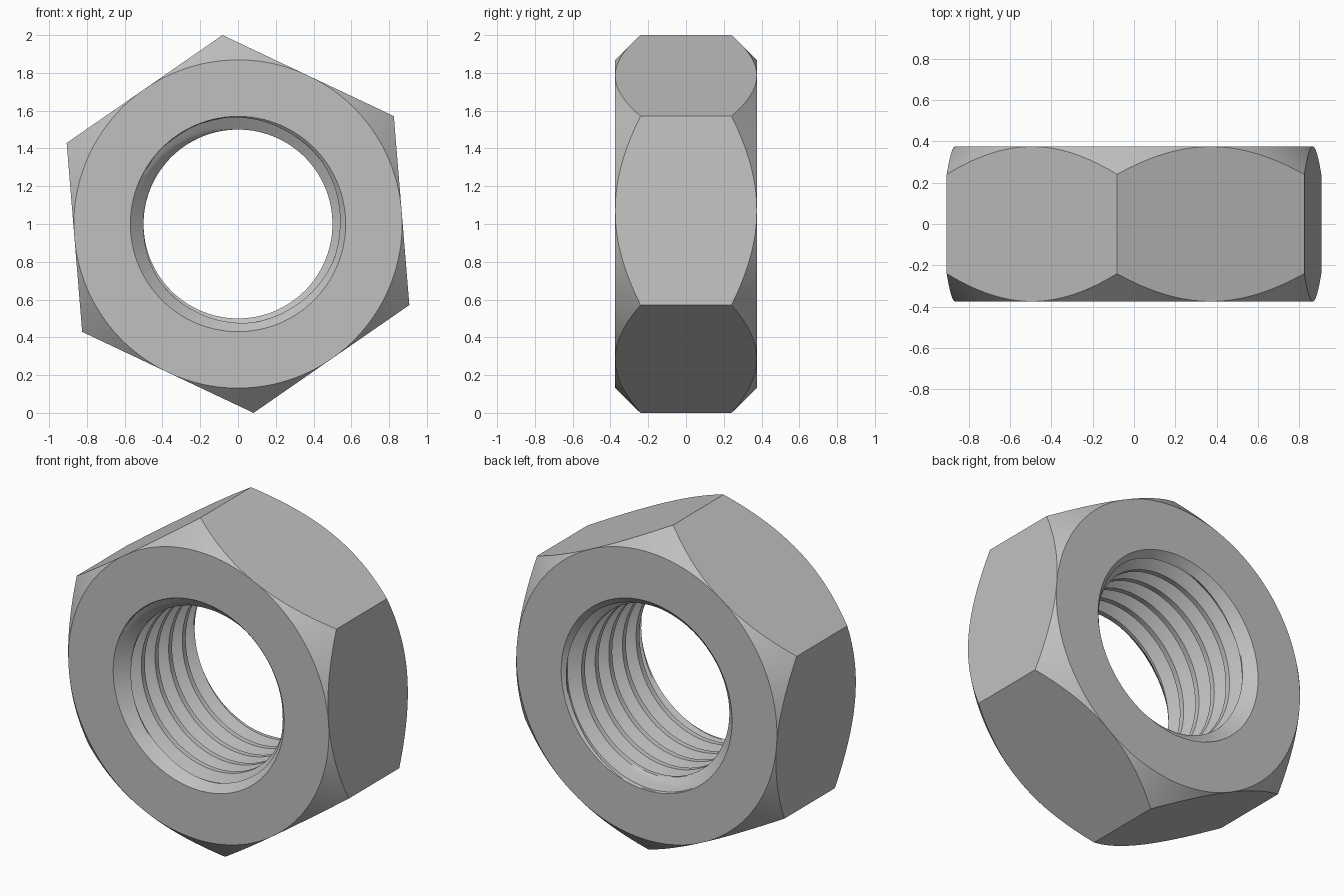
import bpy, bmesh, math

if "Cube" in bpy.data.objects:
    bpy.data.objects.remove(bpy.data.objects["Cube"], do_unlink=True)

# Main dimensions
HALF = 0.375                    # half thickness
APOTHEM = 0.869                 # centre to flat
TURN = math.radians(-4.7)       # angle of the first corner, clockwise from the top
BORE, RIM = 0.50, 0.57          # thread crest radius, countersink rim radius
PITCH, DEPTH = 0.13, 0.066      # thread pitch and groove depth
COLS, STEPS = 120, 16           # columns around, samples per pitch


def groove(u):
    """Thread depth at phase u: flat crest, flank, narrow root, flank."""
    u %= 1.0
    if u < 0.25:
        return 0.0
    return DEPTH * min(1.0, (u - 0.25) / 0.3125, (1.0 - u) / 0.3125)


def section(t):
    """Closed radial section (radius, y) at angle t from the first corner."""
    points = []
    # Threaded bore with a 45 degree countersink at both ends
    start = -0.365 - 0.53 * PITCH
    for i in range(-2 * STEPS, 7 * STEPS + 1):
        u = i / STEPS
        y = start + PITCH * (u + (t + TURN) / math.tau)
        y = max(-HALF, min(HALF, y))
        if abs(y) == HALF:
            r = RIM
        else:
            r = max(BORE + groove(u), RIM - (HALF - abs(y)))
        points.append((r, y))
    # Hexagonal outside, its corners cut by a 45 degree cone
    sixth = math.tau / 6
    flat = APOTHEM / math.cos((t % sixth) - sixth / 2)
    edge = HALF - (flat - APOTHEM)
    points += [(APOTHEM, HALF), (flat, edge), (flat, -edge), (APOTHEM, -HALF)]
    return points


# Sweep the section around the y axis
bm = bmesh.new()
columns = []
for j in range(COLS + 1):
    t = math.tau * j / COLS
    s, c = math.sin(t + TURN), math.cos(t + TURN)
    columns.append([bm.verts.new((r * s, y, 1 + r * c)) for r, y in section(t)])
for a, b in zip(columns, columns[1:]):
    for k in range(len(a)):
        n = (k + 1) % len(a)
        bm.faces.new((a[k], a[n], b[n], b[k]))
bmesh.ops.remove_doubles(bm, verts=bm.verts[:], dist=1e-5)
bmesh.ops.recalc_face_normals(bm, faces=bm.faces[:])

mesh = bpy.data.meshes.new("hex_nut")
bm.to_mesh(mesh)
bm.free()
nut = bpy.data.objects.new("hex_nut", mesh)
bpy.context.collection.objects.link(nut)

# Plain grey metal
grey = bpy.data.materials.new("light_grey")
grey.use_nodes = True
colour = (0.53, 0.53, 0.53, 1.0)
grey.diffuse_color = colour
grey.node_tree.nodes["Principled BSDF"].inputs["Base Color"].default_value = colour
mesh.materials.append(grey)

# Smooth cones, sharp edges
bpy.ops.object.select_all(action="DESELECT")
nut.select_set(True)
bpy.context.view_layer.objects.active = nut
bpy.ops.object.shade_smooth_by_angle(angle=math.radians(25))
